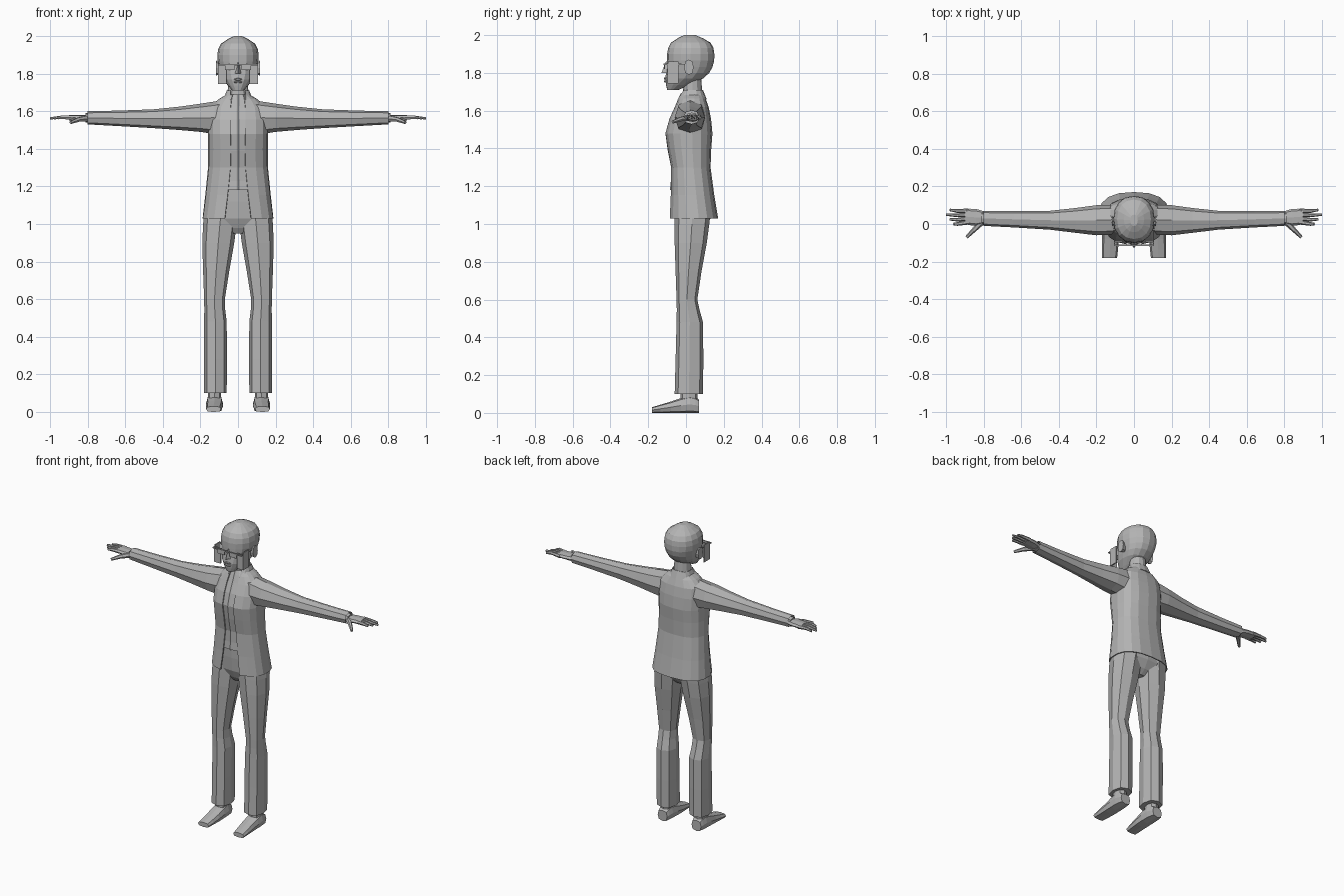
import bpy, bmesh, math
from mathutils import Vector

cube = bpy.data.objects.get("Cube")
if cube:
    bpy.data.objects.remove(cube)

tone = (.46, .46, .46, 1)
grey = bpy.data.materials.new("plain grey")
grey.use_nodes = True
grey.diffuse_color = tone
grey.node_tree.nodes["Principled BSDF"].inputs["Base Color"].default_value = tone


def finish(name, bm, mirror=False, thickness=0):
    """Turn a bmesh into a named, flat-shaded object."""
    bmesh.ops.recalc_face_normals(bm, faces=bm.faces)
    mesh = bpy.data.meshes.new(name)
    bm.to_mesh(mesh)
    bm.free()
    mesh.materials.append(grey)
    part = bpy.data.objects.new(name, mesh)
    bpy.context.collection.objects.link(part)
    if thickness:
        part.modifiers.new("cloth", "SOLIDIFY").thickness = thickness
    if mirror:
        part.modifiers.new("mirror", "MIRROR")


def loft(name, rings, closed=True, caps=True, **options):
    """Skin neighbouring rings of points with quads."""
    bm = bmesh.new()
    loops = [[bm.verts.new(point) for point in points] for points in rings]
    count = len(loops[0])
    for low, high in zip(loops, loops[1:]):
        for i in range(count if closed else count - 1):
            j = (i + 1) % count
            bm.faces.new((low[i], low[j], high[j], high[i]))
    if closed and caps:
        bm.faces.new(loops[0])
        bm.faces.new(loops[-1])
    finish(name, bm, **options)


def spline(rows):
    """Insert one curved in-between row after every key row."""
    result = []
    for i, (here, there) in enumerate(zip(rows, rows[1:])):
        before = rows[max(i - 1, 0)]
        after = rows[min(i + 2, len(rows) - 1)]
        middle = [(9 * (b + c) - a - d) / 16 for a, b, c, d in zip(before, here, there, after)]
        result += [here, middle]
    return result + [rows[-1]]


def ring(axis, sides, power, level, left, right, front, back, gap=0):
    """Rounded-box section; gap is the half width left open in front."""
    wide, deep = (right - left) / 2, (back - front) / 2
    opening = math.asin((gap / wide) ** (power / 2))
    count = sides + 1 if gap else sides
    points = []
    for i in range(count):
        angle = opening - math.pi / 2 + (math.pi - opening) * 2 * i / sides
        c, s = math.cos(angle), math.sin(angle)
        u = (left + right) / 2 + wide * math.copysign(abs(c) ** (2 / power), c)
        v = (front + back) / 2 + deep * math.copysign(abs(s) ** (2 / power), s)
        points.append({"x": (level, u, v), "y": (u, level, v), "z": (u, v, level)}[axis])
    return points


def body(name, axis, rows, sides=8, power=2.5, **options):
    loft(name, [ring(axis, sides, power, *row) for row in spline(rows)], **options)


def centred(rows):
    """Rows of height, half width, front, back and optional front gap."""
    return [(level, -half, half, *rest) for level, half, *rest in rows]


def box(name, low, high, **options):
    bm = bmesh.new()
    bmesh.ops.create_cube(bm, size=1)
    for vert in bm.verts:
        vert.co = [a if side < 0 else b for side, a, b in zip(vert.co, low, high)]
    finish(name, bm, **options)


def finger(name, points, radius):
    """Six-sided digit that tapers to half its radius."""
    points = [Vector(point) for point in points]
    last = len(points) - 1
    rings = []
    for i, point in enumerate(points):
        along = (points[min(i + 1, last)] - points[max(i - 1, 0)]).normalized()
        side = along.cross(Vector((0, 0, 1))).normalized()
        up = side.cross(along)
        size = radius * (1 - i / last / 2)
        turns = [math.tau * k / 6 for k in range(6)]
        rings.append([point + size * (side * math.cos(t) + up * math.sin(t)) for t in turns])
    loft(name, rings, mirror=True)


# Jacket, open down the front and flaring at the hem
jacket = [(1.03, .19, -.09, .17, .07), (1.3, .16, -.08, .13, .04), (1.48, .16, -.11, .14, .04),
          (1.62, .15, -.06, .12, .04), (1.69, .06, -.03, .09, .03)]
body("jacket", "z", centred(jacket), sides=16, closed=False, thickness=.006)
collar = [(1.66, .08, -.05, .11, .04), (1.71, .06, -.02, .09, .04)]
body("collar", "z", centred(collar), sides=12, closed=False, thickness=.006)

# Shirt follows the jacket from inside, with a raised placket
shirt = [(z, half - .02, front + .006, back - .02) for z, half, front, back, gap in jacket[1:]]
shirt.insert(0, (1.18, .14, -.08, .13))
body("shirt", "z", centred(shirt), sides=16)
placket = [(z, .012, front - .005, front + .01) for z, half, front, back in shirt]
body("placket", "z", centred(placket), sides=4)

# Sleeves and cuffs
sleeve = [(.08, -.05, .1, 1.47, 1.66), (.2, -.06, .1, 1.49, 1.64),
          (.45, -.03, .07, 1.51, 1.61), (.8, -.01, .07, 1.53, 1.6)]
body("sleeve", "x", sleeve, caps=False, mirror=True)
body("cuff", "x", [(.7, 0, .06, 1.54, 1.59), (.81, 0, .06, 1.54, 1.59)], mirror=True)

# Hands
palm = [(.78, .01, .06, 1.54, 1.58), (.84, -.01, .08, 1.55, 1.58), (.9, 0, .08, 1.55, 1.58)]
body("palm", "x", palm, mirror=True)
for i, label in enumerate(("index", "middle", "ring", "little")):
    reach = 1 - .02 * abs(i - 2)
    path = [(.88, .01 + .02 * i, 1.565), (.94, .023 * i, 1.568), (reach, .025 * i, 1.562)]
    finger(label + "_finger", path, .013)
finger("thumb", [(.81, .01, 1.56), (.85, -.03, 1.555), (.89, -.07, 1.54)], .017)

# Trousers: a seat and two legs that narrow behind the knee
seat = [(.95, .04, -.02, .07), (1.03, .17, -.06, .13), (1.2, .14, -.07, .12)]
body("trouser_seat", "z", centred(seat), sides=16)
leg = [(.1, .06, .18, -.06, .09), (.48, .06, .18, -.05, .09), (.6, .07, .18, -.05, .06),
       (.9, .02, .19, -.06, .11), (1.06, 0, .18, -.06, .13)]
body("trouser_leg", "z", leg, mirror=True)

# Shoes and ankles
shoe = [(.07, .09, .16, 0, .07), (.02, .08, .17, 0, .09),
        (-.08, .08, .17, 0, .06), (-.18, .09, .17, 0, .03)]
body("shoe", "y", shoe, power=3, mirror=True)
body("ankle", "z", [(.05, .09, .16, -.03, .06), (.16, .09, .16, -.03, .06)], mirror=True)

# Head and neck
neck = [(1.64, .06, -.02, .09), (1.78, .05, -.01, .08)]
body("neck", "z", centred(neck), sides=12, power=2)
head = [(1.71, .03, -.1, -.04), (1.77, .08, -.11, .09), (1.83, .1, -.1, .14),
        (1.9, .11, -.1, .15), (1.96, .09, -.08, .13), (2, .02, -.01, .05)]
body("head", "z", centred(head), sides=16, power=2.2)

# Face
bridge, tip = Vector((0, -.106, 1.86)), Vector((0, -.13, 1.8))
loft("nose", [[point + Vector((-width, .03, 0)), point + Vector((width, .03, 0)), point]
              for point, width in ((tip, .018), (bridge, .008))])
for label, height in (("upper_lip", 1.77), ("lower_lip", 1.755)):
    body(label, "y", [(-.1, -.025, .025, height - .008, height + .008),
                      (-.117, -.013, .013, height - .004, height + .004)])
body("ear", "x", [(.08, 0, .03, 1.8, 1.85), (.118, -.01, .04, 1.79, 1.87)], mirror=True)

# Spectacles: brow bar, lens plates and temples
box("brow_bar", (-.1, -.118, 1.843), (.1, -.11, 1.85))
box("lens", (.018, -.117, 1.82), (.07, -.11, 1.843), mirror=True)
box("temple", (.1, -.117, 1.843), (.106, .01, 1.85), mirror=True)

# Panels hanging beside the cheeks
box("side_panel", (.1, -.095, 1.745), (.107, -.04, 1.86), mirror=True)
box("cheek_panel", (.06, -.098, 1.745), (.107, -.09, 1.845), mirror=True)
